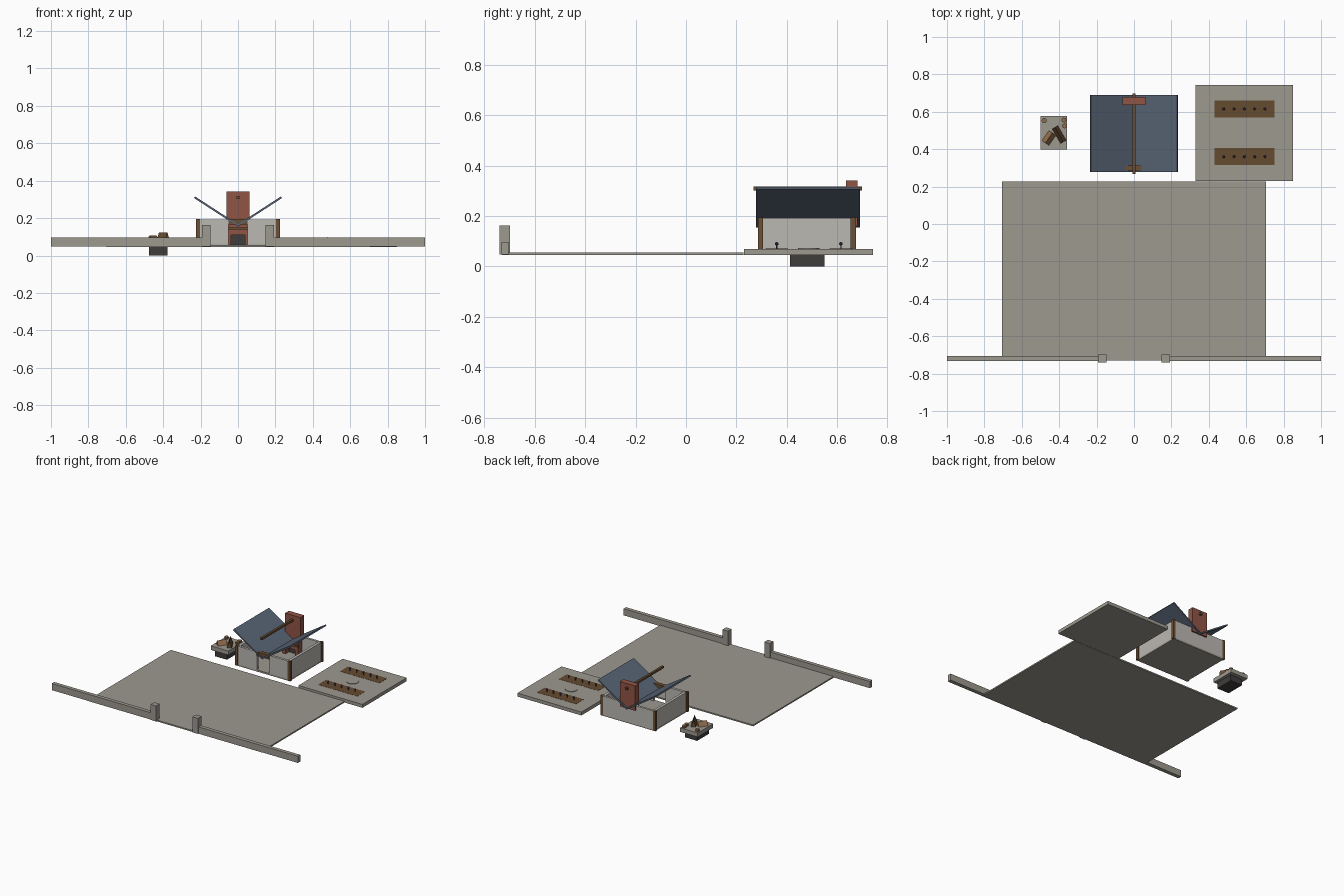
import bpy, bmesh, math
from mathutils import Vector

if "Cube" in bpy.data.objects:
    bpy.data.objects.remove(bpy.data.objects["Cube"])

COLORS = {
    'stone': (0.34, 0.32, 0.28), 'plaster': (0.5, 0.48, 0.45), 'slate': (0.10, 0.13, 0.18),
    'wood': (0.15, 0.08, 0.035), 'bark': (0.28, 0.15, 0.07), 'brick': (0.28, 0.09, 0.06),
    'soil': (0.13, 0.07, 0.03), 'dark': (0.05, 0.045, 0.045), 'plant': (0.08, 0.06, 0.14),
}
MATS = {}
for n, c in COLORS.items():
    MATS[n] = bpy.data.materials.new(n)
    MATS[n].diffuse_color = (*c, 1)


def add(name, bm, mat):
    bmesh.ops.recalc_face_normals(bm, faces=bm.faces)
    me = bpy.data.meshes.new(name)
    bm.to_mesh(me)
    bm.free()
    ob = bpy.data.objects.new(name, me)
    me.materials.append(MATS[mat])
    bpy.context.collection.objects.link(ob)
    return ob


def box(name, x0, x1, y0, y1, z0, z1, mat):
    bm = bmesh.new()
    bmesh.ops.create_cube(bm, size=1)
    for v in bm.verts:
        v.co = Vector(((x0 + x1) / 2 + v.co.x * (x1 - x0), (y0 + y1) / 2 + v.co.y * (y1 - y0),
                       (z0 + z1) / 2 + v.co.z * (z1 - z0)))
    return add(name, bm, mat)


def prism(name, pts, direction, mat):
    bm = bmesh.new()
    f = bm.faces.new([bm.verts.new(p) for p in pts])
    r = bmesh.ops.extrude_face_region(bm, geom=[f])
    bmesh.ops.translate(bm, vec=direction, verts=[v for v in r['geom'] if isinstance(v, bmesh.types.BMVert)])
    return add(name, bm, mat)


def cyl(name, x, y, z0, z1, r, mat, n=12):
    pts = [(x + r * math.cos(i * math.tau / n), y + r * math.sin(i * math.tau / n), z0) for i in range(n)]
    return prism(name, pts, (0, 0, z1 - z0), mat)


# Yard with low front wall and gate posts
box('yard', -0.705, 0.705, -0.73, 0.228, 0.045, 0.055, 'stone')
for s, side in ((-1, 'left'), (1, 'right')):
    a, b = sorted((s * 0.17, s * 1.0))
    box('yard_wall_' + side, a, b, -0.733, -0.705, 0.048, 0.097, 'stone')
    box('gate_post_' + side, s * 0.17 - 0.022, s * 0.17 + 0.022, -0.74, -0.698, 0.048, 0.162, 'stone')

# Garden terrace with two planted beds and a round stone
box('garden_slab', 0.33, 0.85, 0.23, 0.743, 0.045, 0.07, 'stone')
cyl('round_stone', 0.59, 0.487, 0.065, 0.074, 0.042, 'stone', 16)
for y in (0.36, 0.615):
    box('garden_bed', 0.43, 0.75, y - 0.045, y + 0.045, 0.065, 0.071, 'soil')
    for i in range(5):
        x = 0.48 + i * 0.055
        cyl('plant_stem', x, y, 0.068, 0.088, 0.003, 'plant', 6)
        bm = bmesh.new()
        bmesh.ops.create_icosphere(bm, subdivisions=1, radius=0.008)
        bmesh.ops.translate(bm, vec=(x, y, 0.09), verts=bm.verts)
        add('plant_head', bm, 'plant')

# House floor and open-topped walls
box('house_floor', -0.215, 0.215, 0.29, 0.67, 0.048, 0.06, 'stone')
for s in (-1, 1):
    a, b = sorted((s * 0.195, s * 0.215))
    box('side_wall', a, b, 0.29, 0.67, 0.055, 0.193, 'plaster')
    a, b = sorted((s * 0.05, s * 0.2))
    box('front_wall', a, b, 0.29, 0.308, 0.055, 0.193, 'plaster')
    for y in (0.296, 0.664):
        box('corner_post', s * 0.214 - 0.01, s * 0.214 + 0.01, y - 0.01, y + 0.01, 0.05, 0.195, 'wood')
box('back_wall', -0.2, 0.2, 0.654, 0.67, 0.055, 0.193, 'plaster')
box('door_lintel', -0.052, 0.052, 0.286, 0.314, 0.165, 0.195, 'wood')

# Roof panels forming a valley, with a ridge beam above
for s, side in ((-1, 'left'), (1, 'right')):
    prism('roof_' + side, [(0, 0.278, 0.155), (s * 0.235, 0.278, 0.307),
                           (s * 0.23, 0.278, 0.316), (0, 0.278, 0.167)], (0, 0.412, 0), 'slate')
box('ridge_beam', -0.008, 0.008, 0.268, 0.698, 0.302, 0.317, 'wood')

# Chimney with hearth
box('chimney', -0.062, 0.062, 0.635, 0.68, 0.16, 0.342, 'brick')
box('hearth_lintel', -0.062, 0.062, 0.605, 0.655, 0.11, 0.165, 'brick')
for s in (-1, 1):
    box('hearth_jamb', s * 0.05 - 0.012, s * 0.05 + 0.012, 0.605, 0.655, 0.055, 0.11, 'brick')
box('hearth_back', -0.038, 0.038, 0.645, 0.656, 0.055, 0.11, 'dark')
box('mantel', -0.07, 0.07, 0.595, 0.61, 0.14, 0.15, 'wood')

# Wood pad over a dark pit box
box('pad_slab', -0.5, -0.357, 0.398, 0.578, 0.045, 0.075, 'stone')
box('pit_box', -0.476, -0.378, 0.412, 0.55, 0.0, 0.046, 'dark')
for x, y in ((-0.48, 0.553), (-0.375, 0.556), (-0.371, 0.525)):
    cyl('short_log', x, y, 0.07, 0.09, 0.014, 'bark', 8)


# Split logs with triangular section
def wedge(x, y, ang, length, w, h, mat):
    d = Vector((math.cos(ang), math.sin(ang), 0))
    n = Vector((-d.y, d.x, 0))
    o = Vector((x, y, 0.073)) - d * length / 2
    prism('split_log', [o - n * w, o + n * w, o + Vector((0, 0, h))], d * length, mat)


wedge(-0.455, 0.46, math.radians(55), 0.065, 0.024, 0.034, 'bark')
wedge(-0.4, 0.478, math.radians(-60), 0.09, 0.018, 0.05, 'wood')

for m in bpy.data.materials:
    if m.users and not m.is_grease_pencil:
        m.use_nodes = True
        m.node_tree.nodes["Principled BSDF"].inputs["Base Color"].default_value = m.diffuse_color
